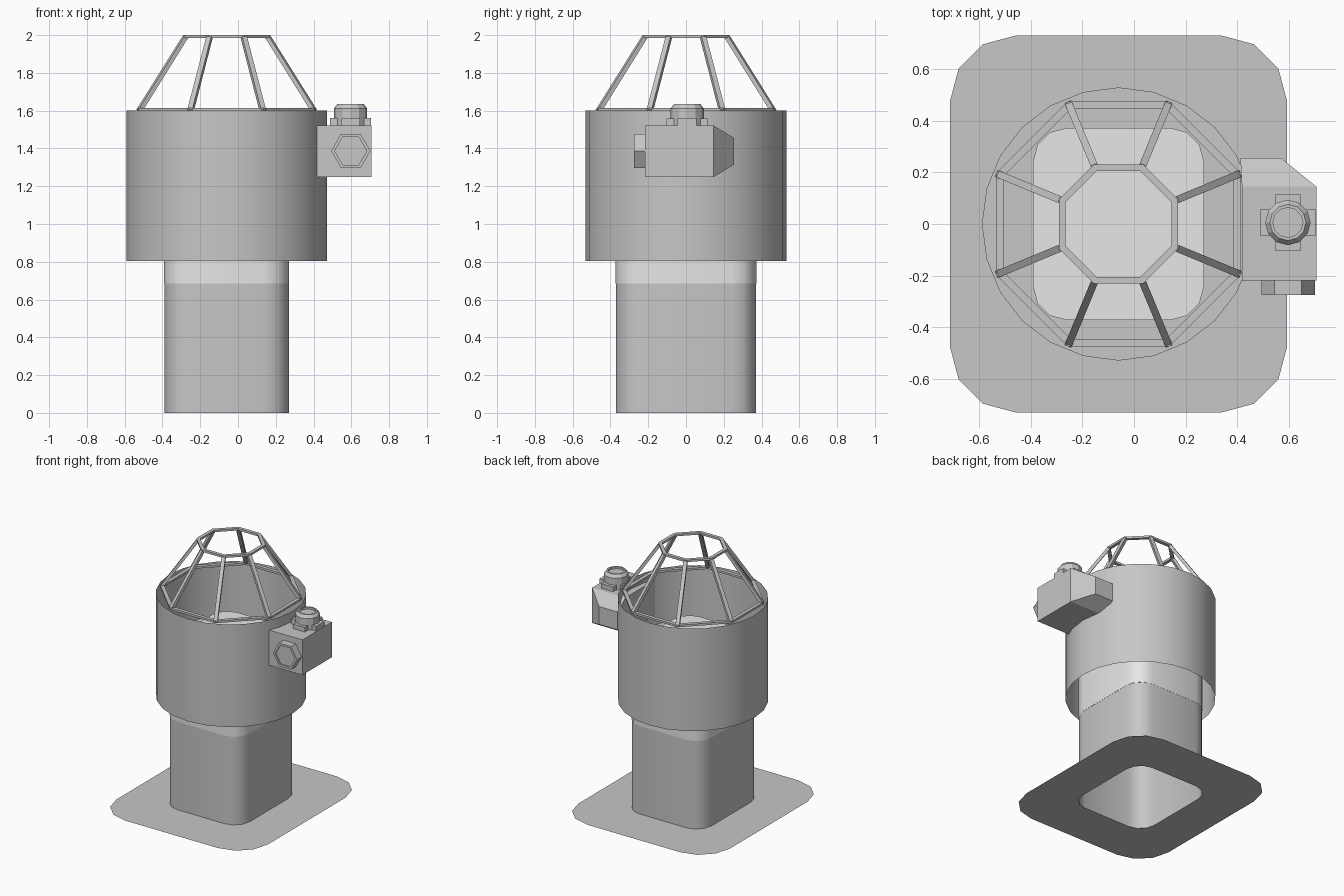
import bpy, bmesh, math
from mathutils import Vector

if "Cube" in bpy.data.objects:
    bpy.data.objects.remove(bpy.data.objects["Cube"])

CX = -0.06                      # axis of the duct


def material(name, v):
    m = bpy.data.materials.new(name)
    m.diffuse_color = (v, v, v, 1)
    m.use_nodes = True
    m.node_tree.nodes["Principled BSDF"].inputs["Base Color"].default_value = m.diffuse_color
    return m


GREY = material("mid grey", 0.57)
LIGHT = material("light grey", 0.8)


def loft(name, rings, mat, bottom=False, top=False, closed=False, smooth=False):
    """Skin a list of point rings, optionally capped or joined end to end."""
    bm = bmesh.new()
    vs = [[bm.verts.new(p) for p in r] for r in rings]
    n = len(vs[0])
    pairs = list(zip(vs, vs[1:])) + ([(vs[-1], vs[0])] if closed else [])
    for a, b in pairs:
        for i in range(n):
            j = (i + 1) % n
            bm.faces.new((a[i], a[j], b[j], b[i]))
    if bottom:
        bm.faces.new(vs[0][::-1])
    if top:
        bm.faces.new(vs[-1])
    if closed or (bottom and top):
        bmesh.ops.recalc_face_normals(bm, faces=bm.faces)
    me = bpy.data.meshes.new(name)
    bm.to_mesh(me)
    bm.free()
    me.materials.append(mat)
    ob = bpy.data.objects.new(name, me)
    bpy.context.collection.objects.link(ob)
    if smooth:
        bpy.ops.object.select_all(action='DESELECT')
        ob.select_set(True)
        bpy.context.view_layer.objects.active = ob
        bpy.ops.object.shade_smooth_by_angle(angle=math.radians(35))
    return ob


def circle(r, z, n, cx=CX, cy=0.0, off=0.0):
    return [(cx + r * math.cos(off + math.tau * i / n),
             cy + r * math.sin(off + math.tau * i / n), z) for i in range(n)]


def rounded(hx, hy, r, z, seg=3):
    pts = []
    for q, (sx, sy) in enumerate(((1, 1), (-1, 1), (-1, -1), (1, -1))):
        for k in range(seg + 1):
            a = math.pi / 2 * (q + k / seg)
            pts.append((CX + sx * (hx - r) + r * math.cos(a),
                        sy * (hy - r) + r * math.sin(a), z))
    return pts


def rect_xz(x0, x1, z0, z1, y):
    return [(x0, y, z0), (x1, y, z0), (x1, y, z1), (x0, y, z1)]


def box(name, x0, x1, y0, y1, z0, z1, mat):
    return loft(name, [rect_xz(x0, x1, z0, z1, y0), rect_xz(x0, x1, z0, z1, y1)],
                mat, True, True)


# flashing plate with an opening, and the duct
loft("base_plate", [rounded(0.653, 0.73, 0.255, 0), rounded(0.33, 0.371, 0.13, 0)], GREY)
loft("duct", [rounded(0.33, 0.371, 0.13, 0), rounded(0.33, 0.371, 0.13, 0.685)],
     GREY, smooth=True)
loft("inner_duct", [rounded(0.331, 0.372, 0.13, 0.685), rounded(0.331, 0.372, 0.13, 1.25)],
     LIGHT, top=True, smooth=True)

# round cowl and its inner deck
loft("cowl", [circle(0.531, 0.803, 24), circle(0.531, 1.6, 24)], GREY, smooth=True)
loft("cowl_deck", [circle(0.529, 1.173, 24), circle(0.3, 1.173, 24)], GREY)

# cage: two octagonal rings and eight struts
OFF = math.pi / 8


def cage_ring(name, ro, ri, z0, z1):
    loft(name, [circle(r, z, 8, off=OFF) for r, z in
                ((ro, z0), (ro, z1), (ri, z1), (ri, z0))], GREY, closed=True)


cage_ring("cage_lower_ring", 0.513, 0.483, 1.597, 1.613)
cage_ring("cage_upper_ring", 0.25, 0.222, 1.984, 2.0)
for i in range(8):
    a = OFF + i * math.tau / 8
    out = Vector((math.cos(a), math.sin(a), 0))
    side = Vector((-math.sin(a), math.cos(a), 0)) * 0.014
    axis = Vector((CX, 0, 0))
    rings = []
    for ro, ri, z in ((0.513, 0.484, 1.603), (0.249, 0.222, 1.992)):
        o, n = axis + out * ro, axis + out * ri
        rings.append([p + Vector((0, 0, z)) for p in (o - side, o + side, n + side, n - side)])
    loft(f"cage_strut_{i + 1}", rings, GREY, True, True)

# actuator housing on the side, tapering at the back
loft("actuator_body", [rect_xz(0.418, 0.706, 1.248, 1.522, -0.218),
                       rect_xz(0.418, 0.706, 1.248, 1.522, 0.145),
                       rect_xz(0.412, 0.57, 1.315, 1.455, 0.255)], GREY, True, True)


# hexagonal plug on the front of the housing, slightly recessed
def hexagon(r, y):
    return [(0.597 + r * math.cos(math.tau * i / 6), y,
             1.387 + r * math.sin(math.tau * i / 6)) for i in range(6)]


loft("hex_plug", [hexagon(0.104, -0.215), hexagon(0.104, -0.275),
                  hexagon(0.085, -0.275), hexagon(0.085, -0.265)], GREY, True, True)

# round cap with four tabs on top of the housing
KX, KY = 0.596, 0.006
knob = ((0.088, 1.52), (0.088, 1.612), (0.07, 1.635), (0.058, 1.635), (0.058, 1.62))
loft("knob", [circle(r, z, 12, KX, KY) for r, z in knob], GREY, True, True)
box("knob_tabs_x", KX - 0.108, KX + 0.108, KY - 0.05, KY + 0.05, 1.515, 1.56, GREY)
box("knob_tabs_y", KX - 0.05, KX + 0.05, KY - 0.108, KY + 0.108, 1.515, 1.558, GREY)
